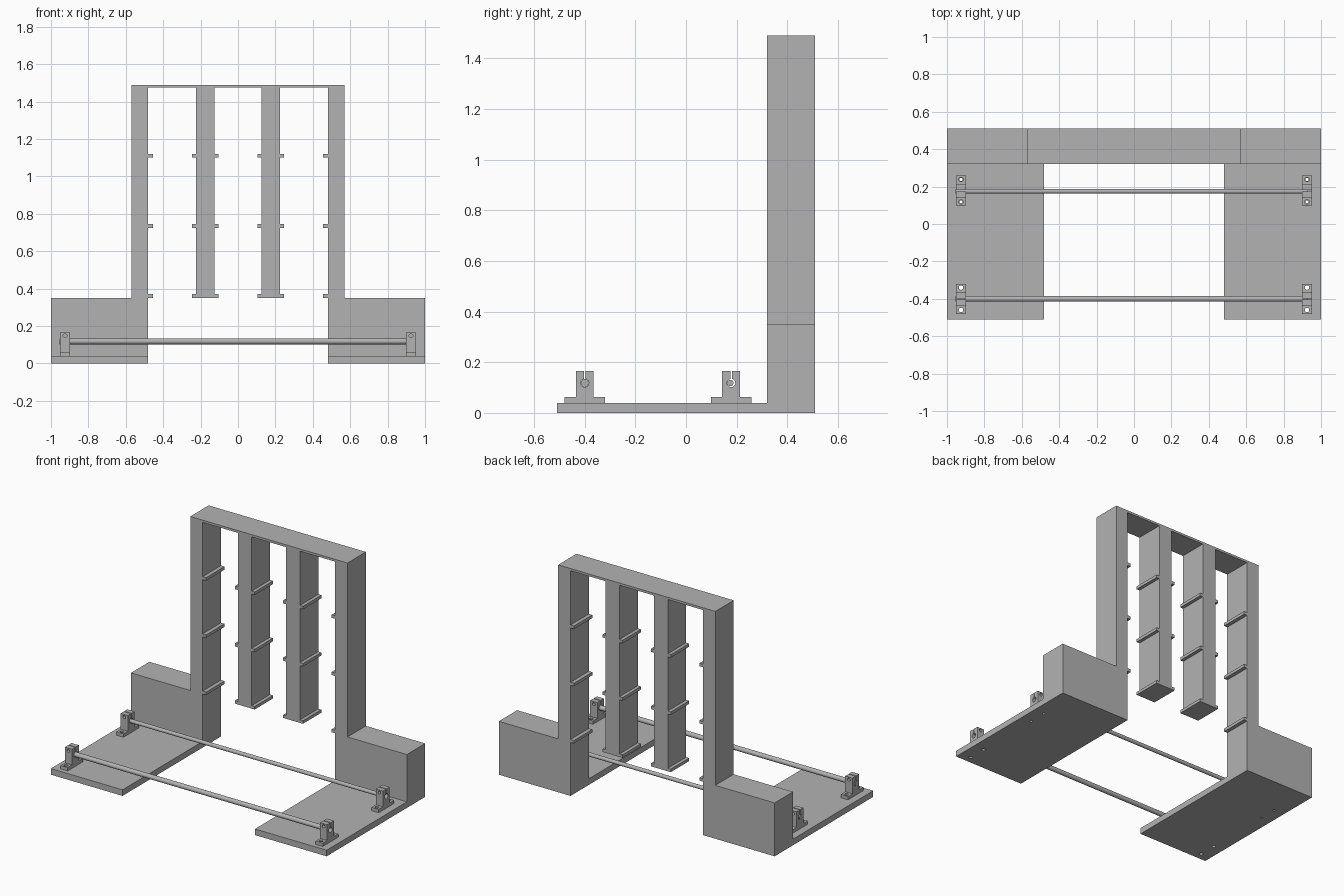
import bpy, bmesh
from math import sin, cos, pi, radians
from mathutils import Vector, Matrix

cube = bpy.data.objects.get("Cube")
if cube:
    bpy.data.objects.remove(cube, do_unlink=True)

grey = bpy.data.materials.new("plain_grey")
grey.use_nodes = True
grey.diffuse_color = (0.45, 0.45, 0.45, 1)
grey.node_tree.nodes["Principled BSDF"].inputs["Base Color"].default_value = grey.diffuse_color


def finish(name, bm):
    bmesh.ops.recalc_face_normals(bm, faces=bm.faces)
    mesh = bpy.data.meshes.new(name)
    bm.to_mesh(mesh)
    bm.free()
    mesh.materials.append(grey)
    obj = bpy.data.objects.new(name, mesh)
    bpy.context.collection.objects.link(obj)
    return obj


def extrude(name, points, offset):
    """Extrude a closed outline by a vector."""
    bm = bmesh.new()
    face = bm.faces.new([bm.verts.new(p) for p in points])
    grown = bmesh.ops.extrude_face_region(bm, geom=[face], use_keep_orig=True)
    new = [g for g in grown["geom"] if isinstance(g, bmesh.types.BMVert)]
    bmesh.ops.translate(bm, verts=new, vec=Vector(offset))
    return finish(name, bm)


def box(name, x0, x1, y0, y1, z0, z1):
    return extrude(name, [(x0, y0, z0), (x1, y0, z0), (x1, y1, z0), (x0, y1, z0)],
                   (0, 0, z1 - z0))


def cylinder(name, centre, radius, length, axis, sides=24):
    turn = {"X": Matrix.Rotation(pi / 2, 4, "Y"),
            "Y": Matrix.Rotation(pi / 2, 4, "X"),
            "Z": Matrix.Identity(4)}[axis]
    bm = bmesh.new()
    bmesh.ops.create_cone(bm, cap_ends=True, segments=sides, radius1=radius,
                          radius2=radius, depth=length,
                          matrix=Matrix.Translation(centre) @ turn)
    return finish(name, bm)


def activate(obj):
    bpy.ops.object.select_all(action="DESELECT")
    obj.select_set(True)
    bpy.context.view_layer.objects.active = obj


def drill(obj, centre, radius, length, axis):
    cutter = cylinder("drill_cutter", centre, radius, length, axis)
    cutter.hide_render = True
    mod = obj.modifiers.new("hole", "BOOLEAN")
    mod.operation = "DIFFERENCE"
    mod.solver = "EXACT"
    mod.object = cutter
    activate(obj)
    bpy.ops.object.modifier_apply(modifier=mod.name)
    bpy.data.objects.remove(cutter, do_unlink=True)


def smooth(obj):
    activate(obj)
    bpy.ops.object.shade_smooth_by_angle(angle=radians(30))


BACK, FRONT = 0.51, 0.32      # depth range of the upright frame
PLATE = 0.04                  # foot plate thickness
ROD_Z = 0.118
rows = {"front": -0.40, "rear": 0.178}

# Upright frame with its two foot blocks
half = [(0.48, 1.475), (0.48, 0), (1, 0), (1, 0.35), (0.57, 0.35), (0.57, 1.49)]
outline = half + [(-x, z) for x, z in reversed(half)]
extrude("frame", [(x, FRONT, z) for x, z in outline], (0, BACK - FRONT, 0))

# Hanging dividers and the shelf cleats on every inner side
for side, s in (("left", 1), ("right", -1)):
    x0, x1 = sorted((s * 0.125, s * 0.225))
    box(side + "_divider", x0, x1, FRONT, BACK, 0.35, 1.475)
    for level, z in enumerate((0.35, 0.725, 1.1), 1):
        for label, a, b in (("inner", 0.103, 0.125), ("outer", 0.225, 0.247),
                            ("column", 0.455, 0.48)):
            x0, x1 = sorted((s * a, s * b))
            box(f"{side}_{label}_cleat_{level}", x0, x1, FRONT, BACK, z, z + 0.02)


def rod_bracket(name, x, y):
    """Clamp bracket: flanged foot, split upright and round bore."""
    r, slit, top = 0.0165, 0.003, 0.165
    bore = [(r * sin(a), ROD_Z + r * cos(a))
            for a in (0.18 + i * (2 * pi - 0.36) / 24 for i in range(25))]
    right = [(0.08, PLATE), (0.08, 0.062), (0.035, 0.062), (0.035, top), (slit, top)]
    shape = right + bore + [(-u, z) for u, z in reversed(right)]
    obj = extrude(name, [(x - 0.026, y + u, z) for u, z in shape], (0.052, 0, 0))
    drill(obj, (x, y, 0.148), 0.010, 0.2, "Y")
    for d in (-0.06, 0.06):
        drill(obj, (x, y + d, 0.05), 0.012, 0.1, "Z")
    smooth(obj)


# Foot plates with bolt holes, and the brackets standing on them
for side, s in (("left", 1), ("right", -1)):
    x0, x1 = sorted((s * 0.48, s))
    plate = box(side + "_foot_plate", x0, x1, -BACK, FRONT, 0, PLATE)
    for row, y in rows.items():
        for d in (-0.06, 0.06):
            drill(plate, (s * 0.925, y + d, 0.02), 0.012 if row == "front" else 0.008, 0.1, "Z")
        rod_bracket(f"{side}_{row}_bracket", s * 0.925, y)

# Rods held between the brackets
for row, y, r in (("front", -0.40, 0.0155), ("rear", 0.175, 0.0125)):
    smooth(cylinder(row + "_rod", (-0.0125, y, ROD_Z), r, 1.885, "X", 32))
